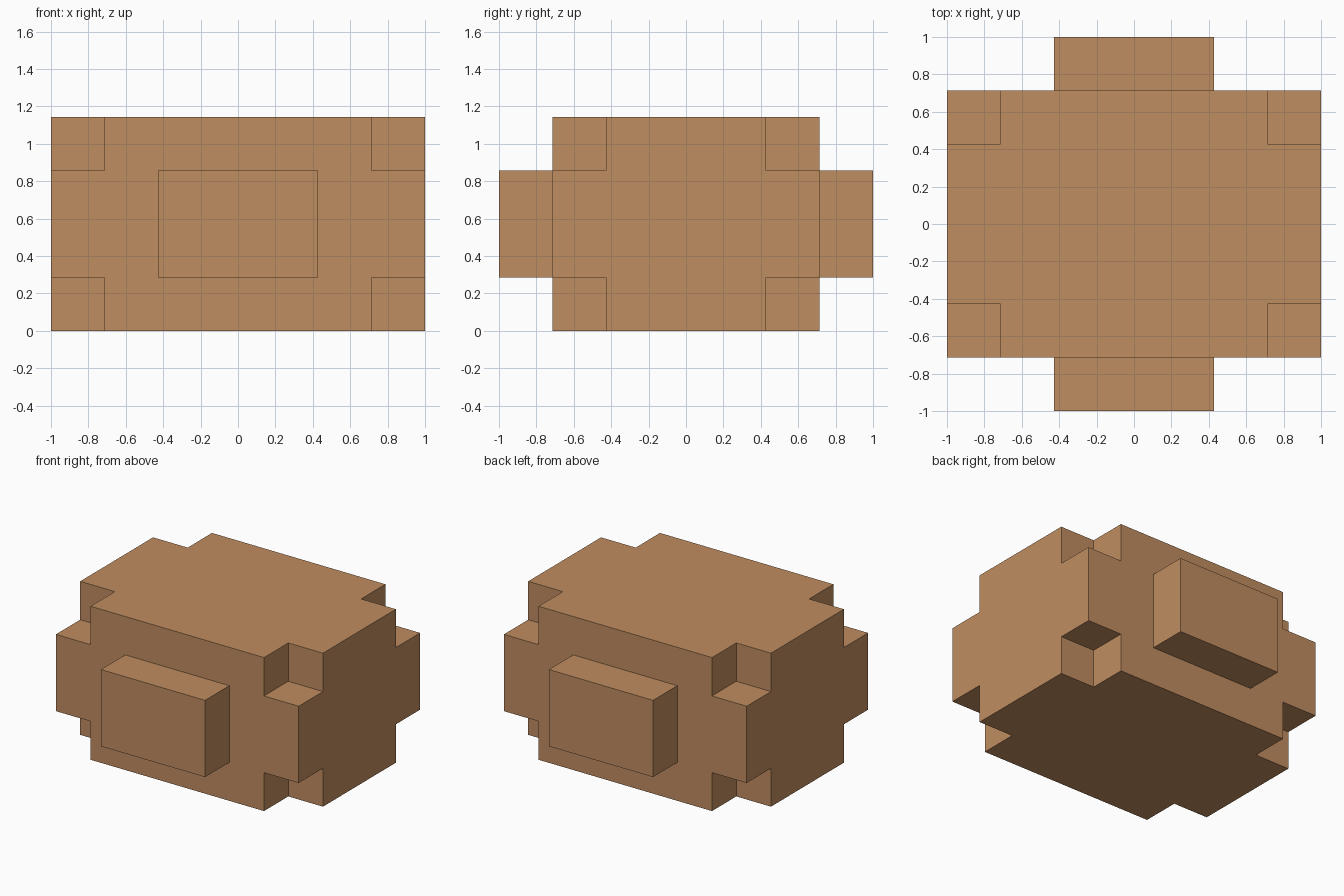
import bpy
import bmesh
from itertools import product
from mathutils import Vector

cube = bpy.data.objects.get("Cube")
if cube:
    bpy.data.objects.remove(cube, do_unlink=True)

U = 1 / 7  # every size is a whole number of sevenths

tan = bpy.data.materials.new("warm tan")
tan.use_nodes = True
colour = (0.527, 0.266, 0.119, 1)
tan.diffuse_color = colour
bsdf = next(n for n in tan.node_tree.nodes if n.type == 'BSDF_PRINCIPLED')
bsdf.inputs["Base Color"].default_value = colour


def finish(name, bm):
    mesh = bpy.data.meshes.new(name)
    bm.to_mesh(mesh)
    bm.free()
    mesh.materials.append(tan)
    obj = bpy.data.objects.new(name, mesh)
    bpy.context.collection.objects.link(obj)
    return obj


def add_box(bm, lo, hi):
    verts = bmesh.ops.create_cube(bm, size=1)["verts"]
    for v in verts:
        v.co = Vector([(hi[i] if v.co[i] > 0 else lo[i]) * U for i in range(3)])


# Main block: a 3 x 3 x 3 arrangement of boxes without its eight corners
xs, ys, zs = (-7, -5, 5, 7), (-5, -3, 3, 5), (0, 2, 6, 8)
bm = bmesh.new()
for i, j, k in product(range(3), repeat=3):
    if 1 in (i, j, k):
        add_box(bm, (xs[i], ys[j], zs[k]), (xs[i + 1], ys[j + 1], zs[k + 1]))

# Drop the walls shared by neighbouring boxes, then weld and merge flat regions
walls = {}
for f in bm.faces:
    key = tuple(round(c, 4) + 0.0 for c in f.calc_center_median())
    walls.setdefault(key, []).append(f)
inner = [f for group in walls.values() if len(group) > 1 for f in group]
bmesh.ops.delete(bm, geom=inner, context='FACES')
bmesh.ops.remove_doubles(bm, verts=bm.verts[:], dist=0.001)
bmesh.ops.recalc_face_normals(bm, faces=bm.faces[:])
bmesh.ops.dissolve_limit(bm, angle_limit=0.01, verts=bm.verts[:], edges=bm.edges[:])
finish("notched_body", bm)

# Raised blocks on the front and back, open where they meet the body
for name, side in (("front_block", -1), ("back_block", 1)):
    bm = bmesh.new()
    y0, y1 = sorted((5 * side, 7 * side))
    add_box(bm, (-3, y0, 2), (3, y1, 6))
    bm.normal_update()
    hidden = [f for f in bm.faces if f.normal.y * side < -0.5]
    bmesh.ops.delete(bm, geom=hidden, context='FACES')
    finish(name, bm)
